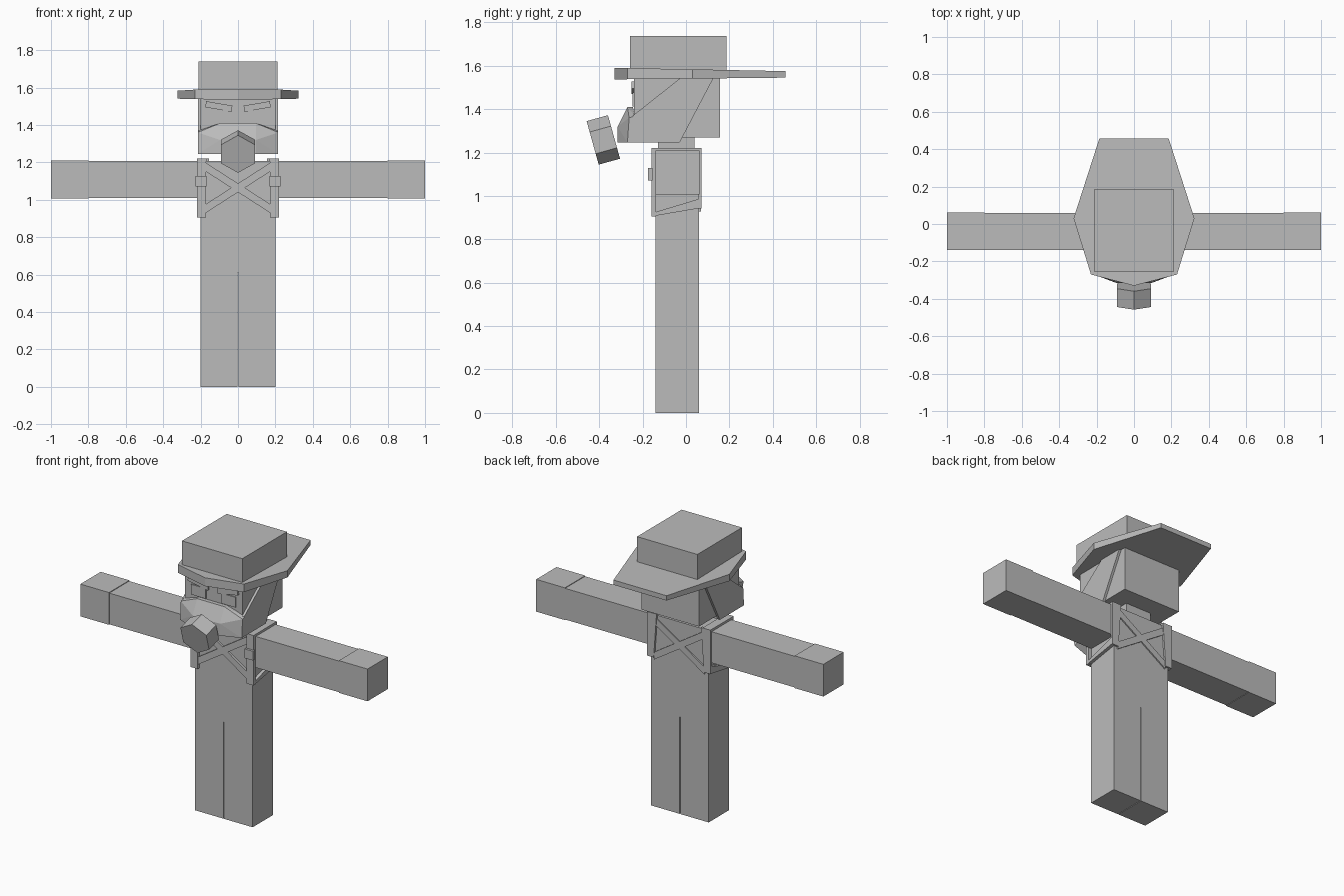
import bpy, bmesh, math
from mathutils import Vector, Matrix

cube = bpy.data.objects.get("Cube")
if cube:
    bpy.data.objects.remove(cube, do_unlink=True)

# Single plain grey
grey = bpy.data.materials.new("plain_grey")
grey.use_nodes = True
COL = (0.5, 0.5, 0.5, 1)
grey.diffuse_color = COL
grey.node_tree.nodes["Principled BSDF"].inputs["Base Color"].default_value = COL


def finish(name, bm):
    bmesh.ops.recalc_face_normals(bm, faces=bm.faces)
    me = bpy.data.meshes.new(name)
    bm.to_mesh(me)
    bm.free()
    me.materials.append(grey)
    ob = bpy.data.objects.new(name, me)
    bpy.context.collection.objects.link(ob)
    return ob


def box(name, x, y, z):
    bm = bmesh.new()
    bmesh.ops.create_cube(bm, size=1)
    for v in bm.verts:
        v.co = Vector([(r[0] + r[1]) / 2 + c * (r[1] - r[0]) for r, c in zip((x, y, z), v.co)])
    return finish(name, bm)


def prism(name, pts, axis, a, b):
    """Extrude a 2D outline along x (outline in y,z) or y (outline in x,z)."""
    put = (lambda p, d: (d, p[0], p[1])) if axis == "x" else (lambda p, d: (p[0], d, p[1]))
    bm = bmesh.new()
    lo = [bm.verts.new(put(p, a)) for p in pts]
    hi = [bm.verts.new(put(p, b)) for p in pts]
    bm.faces.new(lo)
    bm.faces.new(hi[::-1])
    n = len(pts)
    for i in range(n):
        j = (i + 1) % n
        bm.faces.new((lo[i], lo[j], hi[j], hi[i]))
    return finish(name, bm)


def hull(name, pts):
    bm = bmesh.new()
    for p in pts:
        bm.verts.new(p)
    bmesh.ops.convex_hull(bm, input=bm.verts)
    bmesh.ops.dissolve_limit(bm, angle_limit=0.02, verts=bm.verts, edges=bm.edges)
    return finish(name, bm)


# Torso and neck
box("torso", (-.2, .2), (-.14, .06), (.61, 1.208))
box("neck", (-.09, .09), (-.13, .04), (1.2, 1.28))

# Head
box("head", (-.2, .2), (-.24, .157), (1.27, 1.56))

# Parts repeated on both sides
for s, side in ((1, "left"), (-1, "right")):
    def span(a, b):
        return tuple(sorted((s * a, s * b)))

    def flip(pts):
        return [(s * px, pz) for px, pz in pts]

    box(side + "_leg", span(.002, .2), (-.14, .06), (0, .61))
    box(side + "_arm", span(.2, .8), (-.138, .06), (1.01, 1.206))
    box(side + "_hand", span(.8, 1), (-.14, .062), (1.007, 1.21))

    # Harness: front, back, shoulder and waist straps
    box(side + "_front_strap", span(.17, .22), (-.16, -.138), (.905, 1.22))
    prism(side + "_back_strap", flip([(.22, 1.22), (.155, 1.22), (.175, .943), (.22, .943)]),
          "y", .058, .072)
    box(side + "_shoulder_strap", span(.165, .22), (-.16, .072), (1.205, 1.22))
    prism(side + "_waist_strap", [(-.16, .905), (.072, .945), (.072, .99), (-.16, .92)],
          "x", s * .198, s * .22)
    box(side + "_buckle", span(.168, .228), (-.175, -.155), (1.07, 1.128))

    # Crossed bands on chest and back
    band = flip([(-.175, 1.2), (.175, .975), (.175, .928), (-.175, 1.153)])
    prism(side + "_chest_band", band, "y", -.154 - s * .0005, -.138)
    prism(side + "_back_band", band, "y", .058, .068 + s * .0005)

    # Sideburn running up to the hat
    prism(side + "_sideburn",
          [(-.245, 1.245), (-.03, 1.245), (.125, 1.54), (-.03, 1.54), (-.245, 1.37)],
          "x", s * .198, s * .215)

    # Eye and slanted eyebrow
    box(side + "_eye", span(.053, .155), (-.247, -.239), (1.412, 1.476))
    prism(side + "_eyebrow", flip([(.035, 1.47), (.175, 1.495), (.17, 1.527), (.03, 1.503)]),
          "y", -.252, -.239)

# Beard front, a faceted wedge with a flat floor under the chin
wedge = []
for s in (1, -1):
    wedge += [(s * .215, -.235, 1.245), (s * .215, -.235, 1.368), (s * .215, -.27, 1.245),
              (s * .215, -.262, 1.36), (s * .095, -.245, 1.41), (s * .095, -.27, 1.41),
              (s * .095, -.315, 1.32), (s * .095, -.315, 1.245)]
hull("beard_front", wedge)
box("beard_floor", (-.2, .2), (-.245, -.03), (1.245, 1.272))

# Six-sided nose block, tipped forward
bm = bmesh.new()
tip = (Matrix.Translation((0, -.381, 1.258)) @ Matrix.Rotation(math.radians(15.5), 4, 'X')
       @ Matrix.Rotation(math.radians(90), 4, 'X'))
bmesh.ops.create_cone(bm, cap_ends=True, segments=6, radius1=.104, radius2=.104, depth=.102)
top = max(bm.verts, key=lambda v: v.co.y)
if abs(top.co.x) > .01:
    bmesh.ops.rotate(bm, verts=bm.verts, matrix=Matrix.Rotation(math.radians(30), 3, 'Z'))
bmesh.ops.transform(bm, matrix=tip, verts=bm.verts)
finish("nose_block", bm)

# Hat: long tapering brim and box crown
rim = [(0, -.33)] + [(s * x, y) for s in (1, -1) for x, y in ((.23, -.27), (.323, .03), (.185, .458))]
hull("hat_brim", [(x, y, z0 + k * (y + .33)) for x, y in rim for z0, k in ((1.59, -.019), (1.537, .01))])
box("hat_crown", (-.21, .21), (-.257, .187), (1.56, 1.738))
